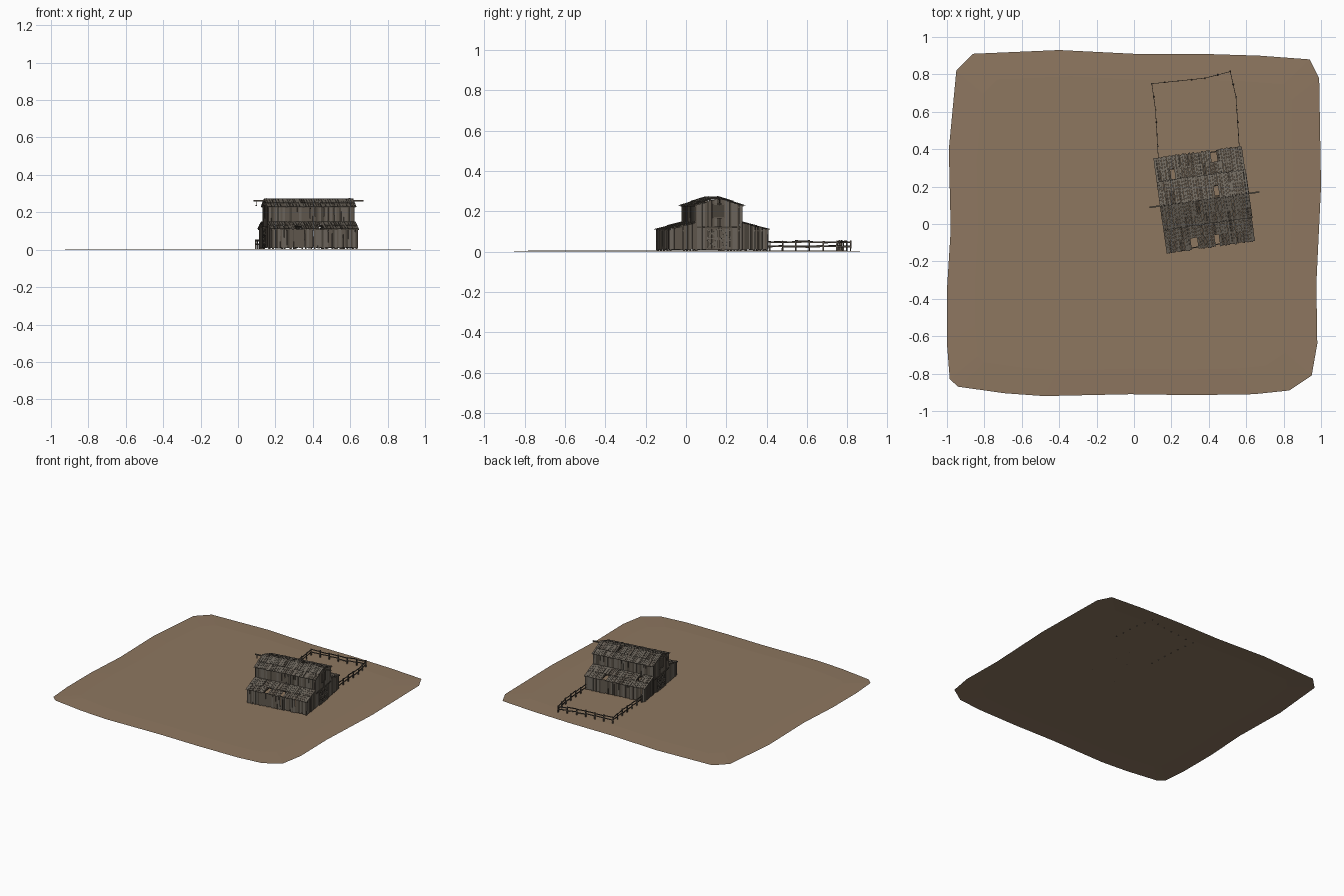
import bpy, bmesh, math, random
from mathutils import Vector, Matrix

if "Cube" in bpy.data.objects:
    bpy.data.objects.remove(bpy.data.objects["Cube"])

random.seed(7)
R = random.uniform

def mat(name, c):
    m = bpy.data.materials.new(name)
    m.diffuse_color = (*c, 1)
    m.use_nodes = True
    m.node_tree.nodes["Principled BSDF"].inputs["Base Color"].default_value = m.diffuse_color
    return m

EARTH = mat("dry earth", (0.27, 0.185, 0.117))
GREY = mat("weathered grey", (0.155, 0.135, 0.11))
BROWN = mat("weathered brown", (0.12, 0.10, 0.078))
DARK = mat("dark timber", (0.07, 0.058, 0.045))
WOODS = [GREY, BROWN, DARK]
BARN = Matrix.Translation((0.377, 0.13, 0)) @ Matrix.Rotation(math.radians(8), 4, 'Z')

def beam(bm, a, b, side, w, t, mi):
    """Box from a to b, w wide along side, t thick."""
    a, b = Vector(a), Vector(b)
    d = (b - a).normalized()
    s = Vector(side)
    s = (s - d * s.dot(d)).normalized()
    n = d.cross(s)
    vs = [bm.verts.new(p + s * w / 2 * i + n * t / 2 * j)
          for p in (a, b) for i, j in ((-1, -1), (1, -1), (1, 1), (-1, 1))]
    for q in ((3, 2, 1, 0), (4, 5, 6, 7), (0, 1, 5, 4), (1, 2, 6, 5), (2, 3, 7, 6), (3, 0, 4, 7)):
        bm.faces.new([vs[k] for k in q]).material_index = mi

def finish(bm, name, mats=WOODS, matrix=BARN):
    bmesh.ops.recalc_face_normals(bm, faces=bm.faces)
    me = bpy.data.meshes.new(name)
    bm.to_mesh(me)
    bm.free()
    for m in mats:
        me.materials.append(m)
    ob = bpy.data.objects.new(name, me)
    ob.matrix_world = matrix
    bpy.context.collection.objects.link(ob)

def shade(weights):
    return random.choices((0, 1, 2), weights)[0]

# ground patch: rounded uneven sheet, slightly raised inside its rim
rim = [(-.95, .82), (-.86, .91), (-.4, .93), (0, .91), (.35, .91), (.67, .9), (.94, .88), (.99, .78),
       (1, .2), (.975, -.32), (.98, -.64), (.95, -.81), (.83, -.89), (.64, -.91), (.31, -.915),
       (-.02, -.91), (-.48, -.92), (-.69, -.905), (-.94, -.87), (-.985, -.83), (-1, -.64),
       (-1, -.35), (-.98, -.03), (-.99, .4)]
bm = bmesh.new()
outer = [bm.verts.new((x, y, 0)) for x, y in rim]
inner = [bm.verts.new((x * .85, y * .85, .005)) for x, y in rim]
for i in range(len(rim)):
    j = (i + 1) % len(rim)
    bm.faces.new((outer[i], outer[j], inner[j], inner[i]))
bm.faces.new(inner)
bmesh.ops.recalc_face_normals(bm, faces=bm.faces)
if sum(f.normal.z for f in bm.faces) < 0:
    bmesh.ops.reverse_faces(bm, faces=bm.faces)
me = bpy.data.meshes.new("ground")
bm.to_mesh(me)
bm.free()
me.materials.append(EARTH)
bpy.context.collection.objects.link(bpy.data.objects.new("ground", me))

# barn dimensions, local axes: ridge along x
LX, LY, UY = 0.232, 0.247, 0.117          # wall half length, lean-to and loft half depth
RX = 0.241                                # roof half length
Z0, EAVE, SHED, LOFT, RIDGE = 0.007, 0.112, 0.146, 0.232, 0.268

def height(y):
    y = abs(y)
    if y < UY:
        return RIDGE - (RIDGE - LOFT) * y / UY - .002
    return SHED - (SHED - EAVE) * (y - UY) / (LY - UY) - .002

# long side walls and loft side walls of upright boards
def board_row(length):
    x = -length
    while x < length - .004:
        w = min(R(.009, .015), length - x)
        yield x + w / 2, w * R(.9, .98)
        x += w

for sy, side in ((-1, "front"), (1, "back")):
    for y, z0, z1, nm in ((LY, Z0, EAVE, "lower"), (UY, SHED - .012, LOFT, "upper")):
        bm = bmesh.new()
        for x, w in board_row(LX):
            yy = sy * (y + R(-.0012, .0012))
            lo = z0 + (R(0, .006) if nm == "lower" else 0)
            beam(bm, (x, yy, lo), (x + R(-.001, .001), yy, z1), (1, 0, 0), w, .003, shade((3, 5, 2)))
        finish(bm, f"{side}_{nm}_wall")

# gable end walls with loft hatch and braced door
for sx, side in ((-1, "left"), (1, "right")):
    bm = bmesh.new()
    for y, w in board_row(LY):
        x = sx * (LX + R(-.0012, .0012))
        beam(bm, (x, y, Z0 + R(0, .005)), (x, y, height(y)), (0, 1, 0), w, .003, shade((3, 5, 2)))
    finish(bm, f"{side}_gable_wall")
    bm = bmesh.new()
    x = sx * (LX + .004)
    beam(bm, (x, 0, .172), (x, 0, .232), (0, 1, 0), .05, .003, 2)
    frames = [(0, .028, .168, .236)] + [(c, .031, .012, .115) for c in (-.033, .033)]
    x = sx * (LX + .006)
    for c, hw, lo, hi in frames:
        for y in (c - hw, c + hw):
            beam(bm, (x, y, lo), (x, y, hi), (0, 1, 0), .006, .004, 1)
        for z in (lo, hi):
            beam(bm, (x, c - hw, z), (x, c + hw, z), (0, 0, 1), .006, .004, 1)
        if lo < .1:
            mid = .065
            beam(bm, (x, c - hw, mid), (x, c + hw, mid), (0, 0, 1), .006, .004, 0)
            for a, b in ((lo, mid), (mid, hi)):
                for s in (-1, 1):
                    beam(bm, (x, c - s * hw, a), (x, c + s * hw, b), (0, 0, 1), .005, .003, 0)
    beam(bm, (x, -.11, .121), (x, .11, .121), (0, 0, 1), .006, .005, 2)
    finish(bm, f"{side}_doors")

# roofs: boards run down each slope in two courses, with some missing
holes = {("front", 0): ((-.087, .016, 1), (.037, .011, 1)),
         ("back", 0): ((.087, .016, 1), (-.145, .013, 0)),
         ("back", 1): ((.07, .014, 0),)}
for sy, side in ((-1, "front"), (1, "back")):
    for k, (ya, za, yb, zb) in enumerate(((UY, SHED, .257, EAVE - .001), (0, RIDGE + .002, .132, LOFT - .003))):
        bm = bmesh.new()
        top, low = Vector((0, sy * ya, za)), Vector((0, sy * yb, zb))
        mid = top.lerp(low, .52)
        for x, w in board_row(RX):
            for c, (p, q) in enumerate(((top, mid), (mid, low))):
                if any(abs(x - hx) < hw and c == hc for hx, hw, hc in holes.get((side, k), ())):
                    continue
                o = Vector((x, 0, R(0, .0015) + .0025 * (1 - c)))
                end = q + (q - p).normalized() * (R(-.004, .003) if c else R(.002, .006))
                beam(bm, p + o, end + o + Vector((R(-.001, .001), 0, 0)), (1, 0, 0),
                     w * .95, .0025, shade((6, 3, 1)))
        # purlins under the boards
        for f in (.08, .5, .92):
            p = top.lerp(low, f) - Vector((0, 0, .005))
            beam(bm, p - Vector((RX - .004, 0, 0)), p + Vector((RX - .004, 0, 0)), (0, 1, 0), .006, .005, 2)
        finish(bm, f"{side}_{('lower', 'upper')[k]}_roof")

# inner frame: posts and cross ties
bm = bmesh.new()
for i in range(5):
    x = -.225 + i * .1125
    for y in (-.24, -.11, .11, .24):
        beam(bm, (x, y, .005), (x, y, height(y) - .006), (1, 0, 0), .008, .008, 2)
    beam(bm, (x, -.24, .105), (x, .24, .105), (0, 0, 1), .007, .007, 2)
    beam(bm, (x, -.11, .22), (x, .11, .22), (0, 0, 1), .007, .007, 2)
finish(bm, "inner_frame")

# ridge pole with hoist hanging from its left end
bm = bmesh.new()
beam(bm, (-.296, 0, .262), (.296, 0, .262), (0, 0, 1), .008, .008, 1)
beam(bm, (-.282, 0, .262), (-.282, 0, .236), (1, 0, 0), .003, .003, 2)
beam(bm, (-.286, 0, .236), (-.278, 0, .236), (0, 0, 1), .006, .004, 2)
finish(bm, "ridge_pole_and_hoist")

# paddock fence behind the barn
path = [Vector((*p, 0)) for p in ((.13, .35), (.115, .61), (.095, .75), (.38, .78),
                                  (.515, .815), (.545, .68), (.563, .41))]
bm = bmesh.new()
for a, b in zip(path, path[1:]):
    n = max(1, round((b - a).length / .07))
    for i in range(n):
        p, q = a.lerp(b, i / n), a.lerp(b, (i + 1) / n)
        beam(bm, p + Vector((0, 0, .002)), p + Vector((R(-.002, .002), R(-.002, .002), R(.052, .06))),
             (1, 0, 0), .007, .007, shade((1, 3, 3)))
        for z in (.028, .048):
            o = Vector((0, 0, z + R(-.003, .003)))
            beam(bm, p + o, q + o + Vector((0, 0, R(-.004, .004))), (0, 0, 1), .007, .003, shade((1, 3, 3)))
finish(bm, "paddock_fence", matrix=Matrix())
